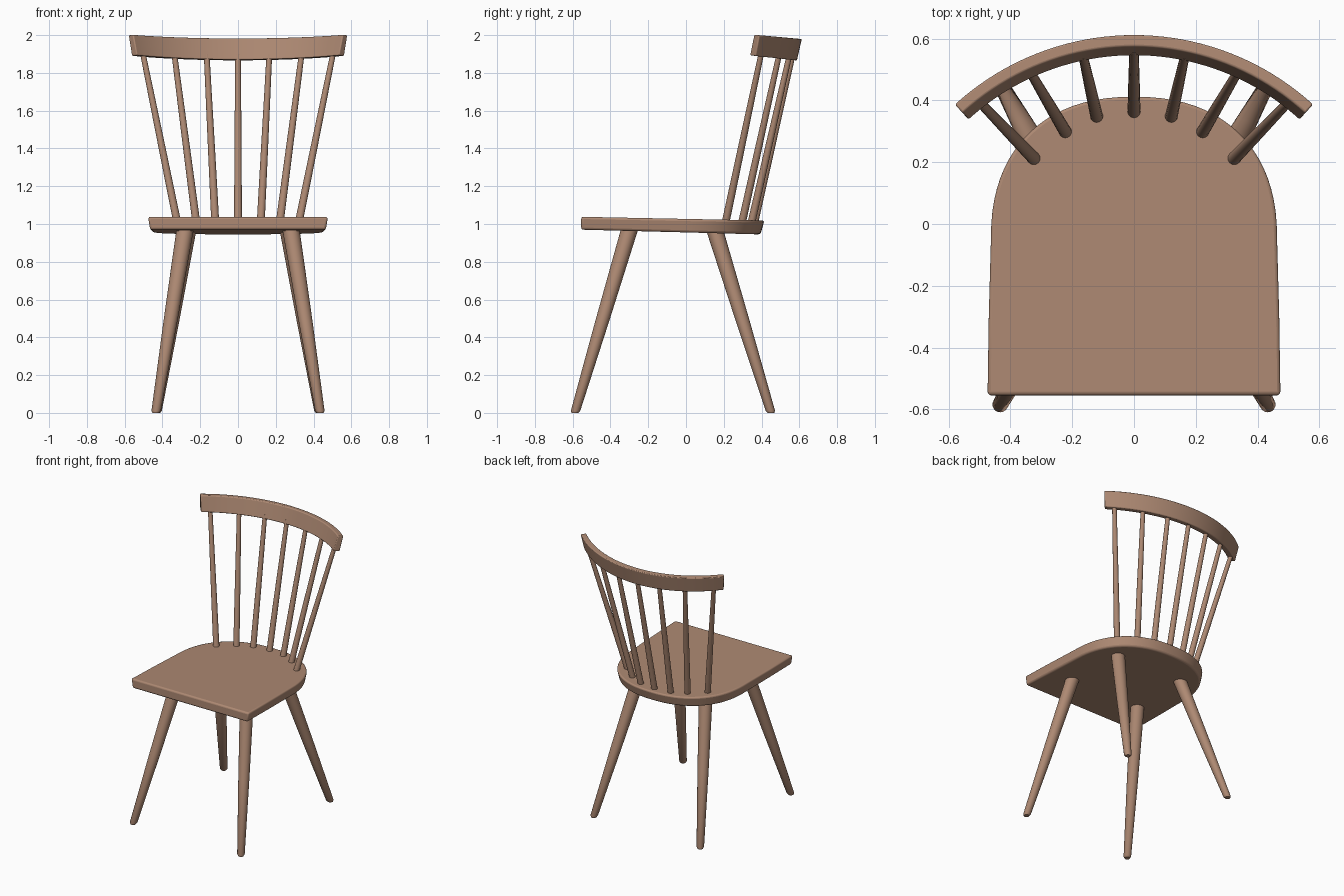
import bpy, bmesh, math
from mathutils import Vector

if "Cube" in bpy.data.objects:
    bpy.data.objects.remove(bpy.data.objects["Cube"])

wood = bpy.data.materials.new("warm brown wood")
wood.diffuse_color = (0.42, 0.25, 0.17, 1)
wood.use_nodes = True
wood.node_tree.nodes["Principled BSDF"].inputs["Base Color"].default_value = wood.diffuse_color


def loft(name, rings, bevel=0.0):
    """Skin a list of closed rings into a capped solid."""
    bm = bmesh.new()
    vs = [[bm.verts.new(p) for p in r] for r in rings]
    n = len(vs[0])
    for a, b in zip(vs, vs[1:]):
        for i in range(n):
            j = (i + 1) % n
            bm.faces.new((a[i], a[j], b[j], b[i]))
    bm.faces.new(vs[0])
    bm.faces.new(vs[-1])
    bmesh.ops.recalc_face_normals(bm, faces=bm.faces)
    me = bpy.data.meshes.new(name)
    bm.to_mesh(me)
    bm.free()
    me.materials.append(wood)
    ob = bpy.data.objects.new(name, me)
    bpy.context.collection.objects.link(ob)
    if bevel:
        m = ob.modifiers.new("soft edges", 'BEVEL')
        m.width = bevel
        m.segments = 3
        m.limit_method = 'ANGLE'
        m.angle_limit = math.radians(40)
    bpy.ops.object.select_all(action='DESELECT')
    bpy.context.view_layer.objects.active = ob
    ob.select_set(True)
    bpy.ops.object.shade_smooth_by_angle(angle=math.radians(35))
    return ob


def rod(name, a, b, stations, n=24):
    """Tapered round rod with horizontal sections; stations = (t, radius)."""
    a, b = Vector(a), Vector(b)
    rings = []
    for t, r in stations:
        c = a.lerp(b, t)
        rings.append([c + Vector((r * math.cos(k * math.tau / n),
                                  r * math.sin(k * math.tau / n), 0))
                      for k in range(n)])
    return loft(name, rings)


# Seat: square front, rounded back, slightly tilted and undercut
outline = [(-0.476, -0.555), (0.476, -0.555), (0.472, -0.3)]
N = 40
for i in range(N + 1):
    t = math.pi * i / N
    c, s = math.cos(t), math.sin(t)
    e = 2 / 2.3
    outline.append((math.copysign(0.465 * abs(c) ** e, c), -0.05 + 0.465 * max(s, 0) ** e))
outline.append((-0.472, -0.3))
top = [(x, y, 1.038 - 0.02 * (y + 0.555)) for x, y in outline]
bottom = [(x * 0.977, y if y < -0.05 else -0.05 + (y + 0.05) * 0.955,
           0.97 - 0.026 * (y + 0.555)) for x, y in outline]
loft("seat", [bottom, top], 0.012)

# Legs: splayed, tapered towards chamfered feet
leg_shape = [(0, 0.018), (0.012, 0.025), (0.5, 0.037), (1, 0.046)]
for side, s in (("left", -1), ("right", 1)):
    rod(f"front_leg_{side}", (s * 0.435, -0.588, 0), (s * 0.278, -0.295, 0.985), leg_shape)
    rod(f"back_leg_{side}", (s * 0.43, 0.45, 0), (s * 0.265, 0.15, 0.975), leg_shape)

# Spindles: fan out from the seat up into the rail
spindle_shape = [(0, 0.021), (0.4, 0.019), (1, 0.015)]
spindles = [(0.0, 0.36, 0.0, 0.566), (0.12, 0.345, 0.166, 0.549),
            (0.22, 0.295, 0.337, 0.494), (0.32, 0.208, 0.503, 0.398)]
for i, (x0, y0, x1, y1) in enumerate(spindles):
    for s in ((1,) if i == 0 else (-1, 1)):
        rod(f"spindle_{i}_{'left' if s < 0 else 'right'}",
            (s * x0, y0, 1.0), (s * x1, y1, 1.9), spindle_shape, 16)

# Top rail: flared arc leaning back
CY = -0.248
rings = []
for i in range(41):
    a = math.radians(-42.4 + 84.8 * i / 40)
    ring = []
    for r, is_top in ((0.793, False), (0.835, False), (0.861, True), (0.823, True)):
        x, y = r * math.sin(a), CY + r * math.cos(a)
        z = 2.002 - 0.09 * (y - 0.36) if is_top else 1.893 - 0.11 * (y - 0.34)
        ring.append((x, y, z))
    rings.append(ring)
loft("top_rail", rings, 0.006)
